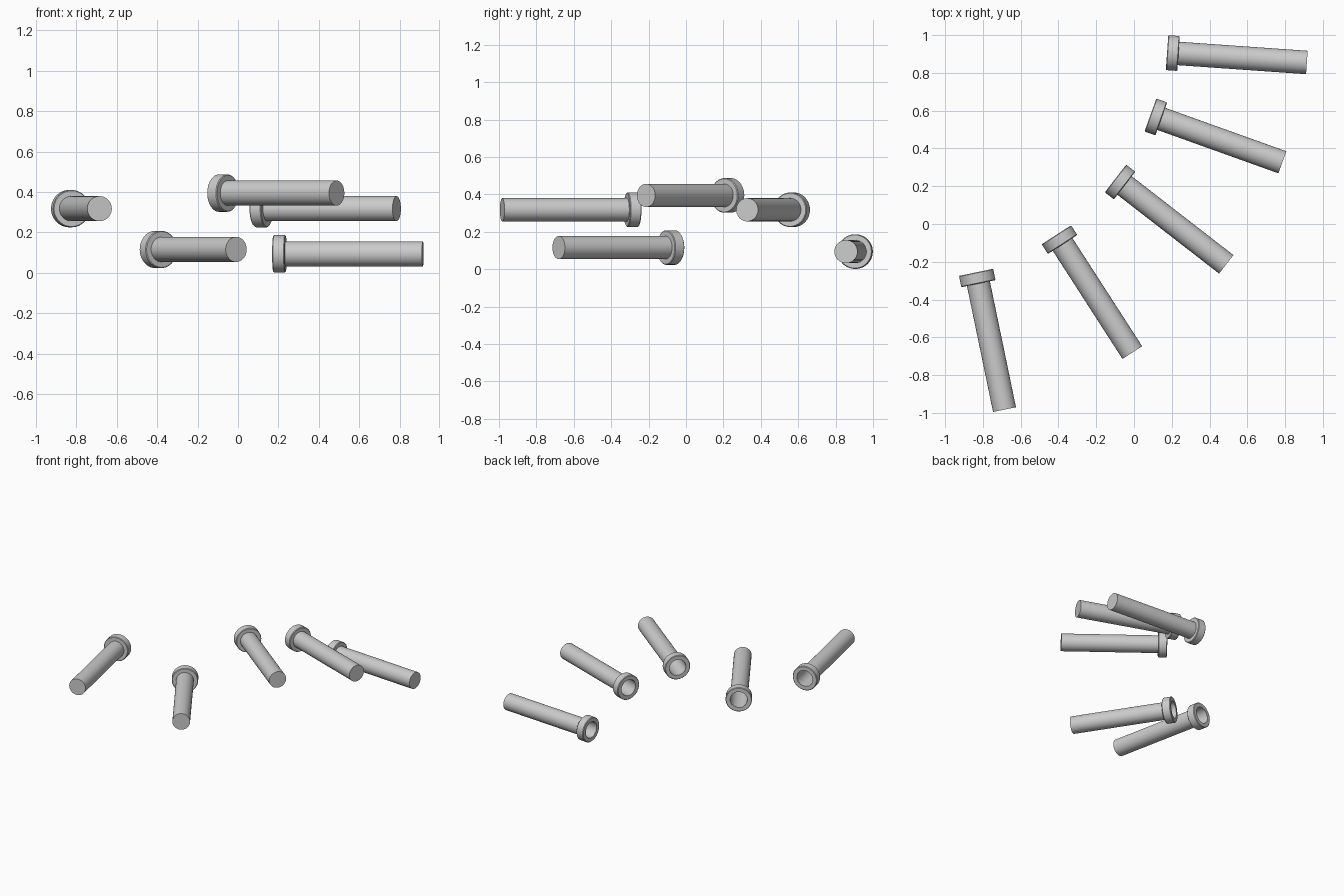
import bpy
import bmesh
from math import tau, cos, sin
from mathutils import Vector, Matrix

if "Cube" in bpy.data.objects:
    bpy.data.objects.remove(bpy.data.objects["Cube"])

LENGTH, R_TUBE, R_COLLAR, COLLAR_LEN, WALL = 0.742, 0.062, 0.0925, 0.061, 0.002
SIDES = 48

grey = bpy.data.materials.new("plain_grey")
grey.diffuse_color = (0.6, 0.6, 0.6, 1)
grey.use_nodes = True
grey.node_tree.nodes["Principled BSDF"].inputs["Base Color"].default_value = grey.diffuse_color


def lathe(name, profile, start, direction, closed=False):
    """Revolve (radius, distance) points round an axis; radius 0 makes a cap."""
    bm = bmesh.new()
    rings = []
    for r, d in profile:
        if r == 0:
            rings.append([bm.verts.new((0, 0, d))] * SIDES)
        else:
            rings.append([bm.verts.new((r * cos(tau * i / SIDES), r * sin(tau * i / SIDES), d))
                          for i in range(SIDES)])
    pairs = list(zip(rings, rings[1:])) + ([(rings[-1], rings[0])] if closed else [])
    for a, b in pairs:
        for i in range(SIDES):
            j = (i + 1) % SIDES
            bm.faces.new(list(dict.fromkeys((a[i], a[j], b[j], b[i]))))
    bmesh.ops.recalc_face_normals(bm, faces=bm.faces)
    mesh = bpy.data.meshes.new(name)
    bm.to_mesh(mesh)
    bm.free()
    mesh.materials.append(grey)
    ob = bpy.data.objects.new(name, mesh)
    bpy.context.collection.objects.link(ob)
    ob.matrix_world = Matrix.Translation(start) @ direction.to_track_quat('Z', 'Y').to_matrix().to_4x4()
    bpy.context.view_layer.objects.active = ob
    ob.select_set(True)
    bpy.ops.object.shade_smooth_by_angle(angle=0.6)
    ob.select_set(False)


# hollow tube: open at the collar, capped at the far end
tube = [(0, LENGTH), (R_TUBE, LENGTH), (R_TUBE, 0.001), (R_TUBE - WALL, 0.001),
        (R_TUBE - WALL, LENGTH - WALL), (0, LENGTH - WALL)]
# collar ring with slightly eased outer edges
e = 0.004
collar = [(R_TUBE - 0.001, 0), (R_COLLAR - e, 0), (R_COLLAR, e), (R_COLLAR, COLLAR_LEN - e),
          (R_COLLAR - e, COLLAR_LEN), (R_TUBE - 0.001, COLLAR_LEN)]

# collar-end centre and capped-end centre (x, y) with height
placements = [
    ((0.175, 0.907), (0.917, 0.855), 0.0945),
    ((0.087, 0.577), (0.782, 0.328), 0.318),
    ((-0.098, 0.241), (0.489, -0.214), 0.395),
    ((-0.411, -0.057), (-0.010, -0.679), 0.116),
    ((-0.836, -0.256), (-0.685, -0.985), 0.318),
]
for n, (head, tip, z) in enumerate(placements, 1):
    start = Vector((*head, z))
    axis = Vector((*tip, z)) - start
    lathe(f"tube_{n}", tube, start, axis)
    lathe(f"collar_{n}", collar, start, axis, closed=True)
